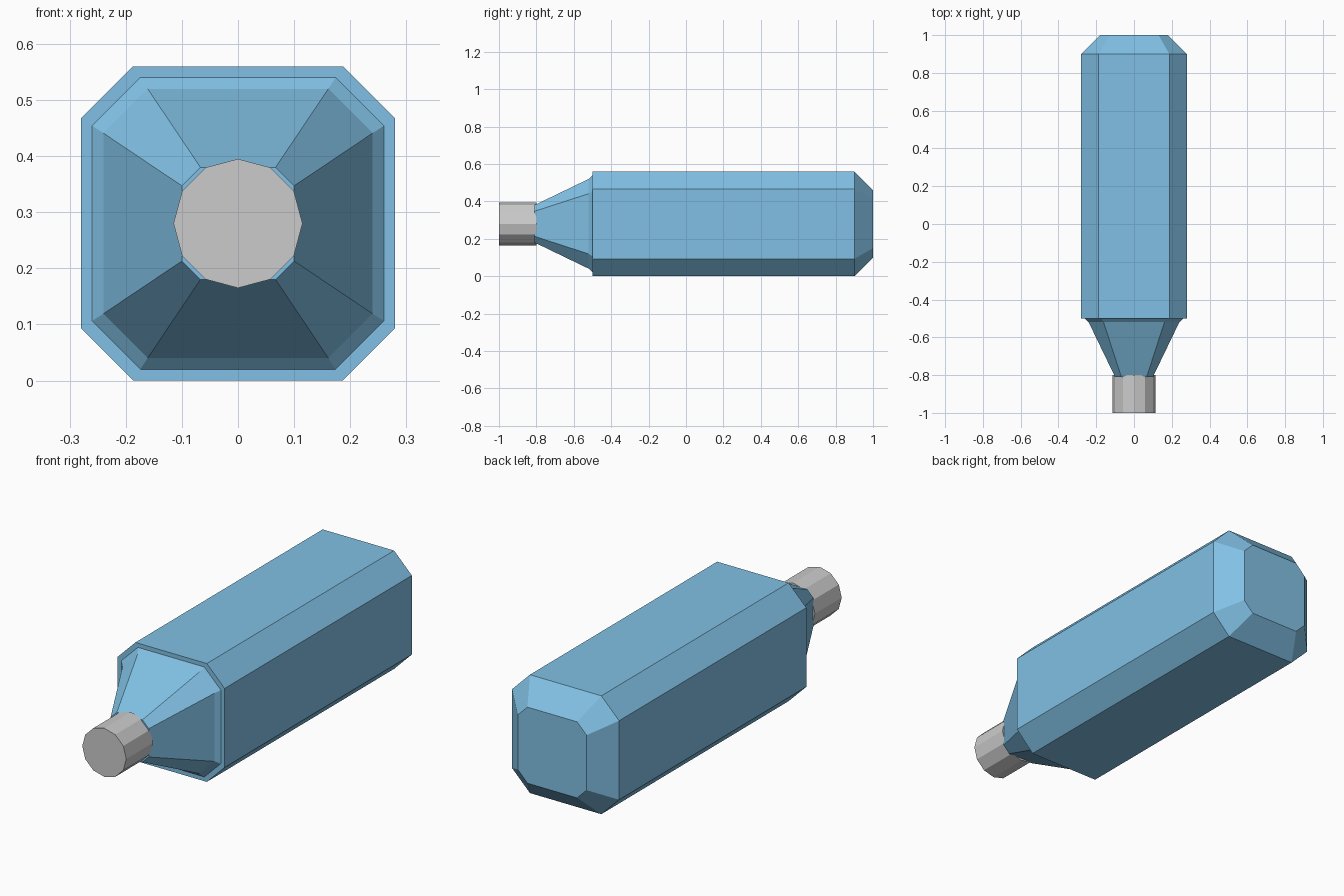
import bpy, bmesh, math

if "Cube" in bpy.data.objects:
    bpy.data.objects.remove(bpy.data.objects["Cube"])

CZ = 0.28  # height of the long axis


def octagon(bm, y, half, flat):
    """Ring of a square with cut corners, across the y axis."""
    pts = [(half, -flat), (half, flat), (flat, half), (-flat, half),
           (-half, flat), (-half, -flat), (-flat, -half), (flat, -half)]
    return [bm.verts.new((x, y, CZ + z)) for x, z in pts]


def circle(bm, y, radius, sides=12):
    angles = [2 * math.pi * i / sides for i in range(sides)]
    return [bm.verts.new((radius * math.cos(a), y, CZ + radius * math.sin(a))) for a in angles]


def loft(name, ring_maker, sections, mat=None):
    """Skin a closed solid through the sections, with flat end caps."""
    bm = bmesh.new()
    rings = [ring_maker(bm, *s) for s in sections]
    for a, b in zip(rings, rings[1:]):
        n = len(a)
        for i in range(n):
            j = (i + 1) % n
            bm.faces.new((a[i], a[j], b[j], b[i]))
    bm.faces.new(rings[0])
    bm.faces.new(rings[-1])
    bmesh.ops.recalc_face_normals(bm, faces=bm.faces)
    me = bpy.data.meshes.new(name)
    bm.to_mesh(me)
    bm.free()
    ob = bpy.data.objects.new(name, me)
    bpy.context.collection.objects.link(ob)
    if mat:
        me.materials.append(mat)
    return ob


blue = bpy.data.materials.new("blue")
blue.diffuse_color = (0.22, 0.53, 0.78, 1)
blue.use_nodes = True
blue.node_tree.nodes["Principled BSDF"].inputs["Base Color"].default_value = blue.diffuse_color

# Blue casing: tapered nose, narrow shoulder, long body, chamfered back end
loft("casing", octagon, [
    (-0.81, 0.10, 0.067),
    (-0.52, 0.24, 0.161),
    (-0.50, 0.26, 0.174),
    (-0.50, 0.28, 0.187),
    (0.90, 0.28, 0.187),
    (1.00, 0.18, 0.13),
], blue)

# Grey twelve-sided tip
loft("tip", circle, [(-1.0, 0.115), (-0.8, 0.115)])
